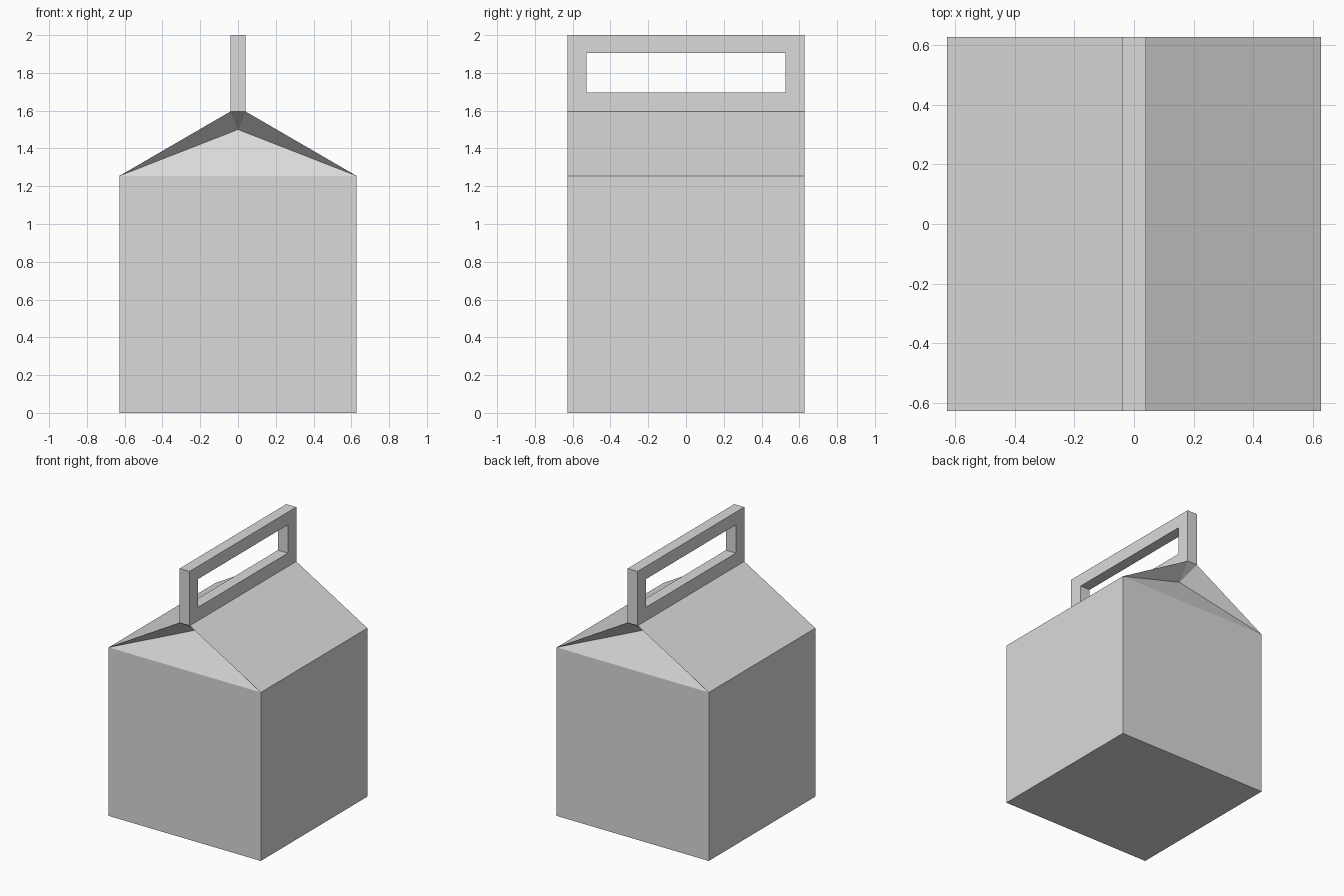
import bpy
import bmesh

# Remove the default object
cube = bpy.data.objects.get("Cube")
if cube:
    bpy.data.objects.remove(cube, do_unlink=True)

HALF = 0.627      # half width of the box
EAVE = 1.255      # top of the walls
RIDGE = 1.595     # bottom of the handle
GRIP = 0.041      # half thickness of the handle
FOLD_Y, FOLD_Z = 0.49, 1.5
RIM = 0.1         # width of the handle bars

card = bpy.data.materials.new("grey card")
card.use_nodes = True
card.diffuse_color = (0.7, 0.7, 0.7, 1)
bsdf = next(n for n in card.node_tree.nodes if n.type == 'BSDF_PRINCIPLED')
bsdf.inputs["Base Color"].default_value = card.diffuse_color
bsdf.inputs["Roughness"].default_value = 0.8


def finish(name, bm):
    bmesh.ops.recalc_face_normals(bm, faces=bm.faces)
    mesh = bpy.data.meshes.new(name)
    bm.to_mesh(mesh)
    bm.free()
    mesh.materials.append(card)
    obj = bpy.data.objects.new(name, mesh)
    bpy.context.collection.objects.link(obj)
    return obj


def ring(bm, half_x, half_y, z):
    corners = ((-1, -1), (1, -1), (1, 1), (-1, 1))
    return [bm.verts.new((sx * half_x, sy * half_y, z)) for sx, sy in corners]


# Box body: square walls, sloping roof and tucked-in gable ends
bm = bmesh.new()
base = ring(bm, HALF, HALF, 0)
eave = ring(bm, HALF, HALF, EAVE)
ridge = ring(bm, GRIP, HALF, RIDGE)
bm.faces.new(base)
bm.faces.new(ridge)
for i in range(4):
    j = (i + 1) % 4
    bm.faces.new((base[i], base[j], eave[j], eave[i]))
    if i % 2:
        # roof slope
        bm.faces.new((eave[i], eave[j], ridge[j], ridge[i]))
    else:
        # gable flap folded in to a point
        side = -1 if i == 0 else 1
        fold = bm.verts.new((0, side * FOLD_Y, FOLD_Z))
        bm.faces.new((eave[i], eave[j], fold))
        bm.faces.new((eave[j], ridge[j], fold))
        bm.faces.new((ridge[j], ridge[i], fold))
        bm.faces.new((ridge[i], eave[i], fold))
finish("box_body", bm)


# Handle: upright rectangular frame standing on the ridge
def frame_ring(bm, x, inset):
    y, low, high = HALF - inset, RIDGE + inset, 2.0 - inset * 0.95
    return [bm.verts.new((x, a, b)) for a, b in
            ((-y, low), (y, low), (y, high), (-y, high))]


bm = bmesh.new()
loops = [frame_ring(bm, -GRIP, 0), frame_ring(bm, GRIP, 0),
         frame_ring(bm, GRIP, RIM), frame_ring(bm, -GRIP, RIM)]
for k in range(4):
    a, b = loops[k], loops[(k + 1) % 4]
    for i in range(4):
        j = (i + 1) % 4
        bm.faces.new((a[i], a[j], b[j], b[i]))
finish("carry_handle", bm)
